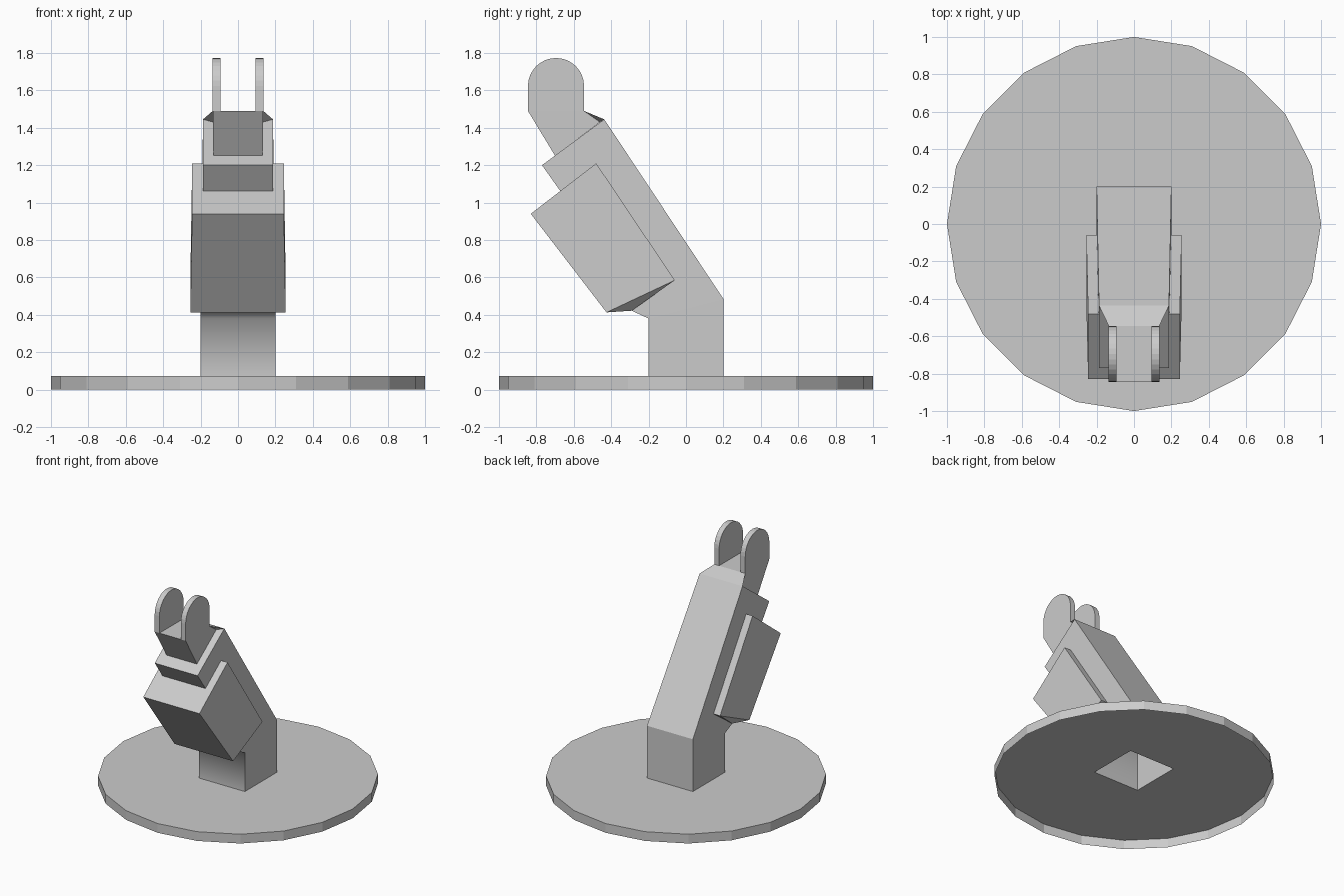
import bpy, bmesh, math

if "Cube" in bpy.data.objects:
    bpy.data.objects.remove(bpy.data.objects["Cube"])

BASE_TOP = 0.073


def finish(name, bm):
    mesh = bpy.data.meshes.new(name)
    bm.to_mesh(mesh)
    bm.free()
    obj = bpy.data.objects.new(name, mesh)
    bpy.context.collection.objects.link(obj)
    return obj


def skin(name, profile, split=None, open_end=False, smooth=()):
    """Mirror a side profile of (half width, y, z) points and skin both halves."""
    bm = bmesh.new()
    right = [bm.verts.new((x, y, z)) for x, y, z in profile]
    left = [bm.verts.new((-x, y, z)) for x, y, z in profile]
    n = len(profile)
    for i in range(n - 1 if open_end else n):
        j = (i + 1) % n
        f = bm.faces.new((right[i], right[j], left[j], left[i]))
        f.smooth = i in smooth
    for side in (right, left):
        bm.faces.new(side)
        if split:
            bmesh.ops.connect_verts(bm, verts=[side[k] for k in split])
    bmesh.ops.recalc_face_normals(bm, faces=bm.faces)
    return finish(name, bm)


def prism(name, outline, x0, x1):
    """Extrude a (y, z) outline between two x positions."""
    bm = bmesh.new()
    a = [bm.verts.new((x0, y, z)) for y, z in outline]
    b = [bm.verts.new((x1, y, z)) for y, z in outline]
    bm.faces.new(a)
    bm.faces.new(b)
    for i in range(len(a)):
        j = (i + 1) % len(a)
        bm.faces.new((a[i], a[j], b[j], b[i]))
    bmesh.ops.recalc_face_normals(bm, faces=bm.faces)
    return finish(name, bm)


# Base disc: a shell open underneath, with a square hole under the hollow post
bm = bmesh.new()
circle = [(math.cos(math.tau * i / 20), math.sin(math.tau * i / 20)) for i in range(20)]
square = [(0.2, 0.2), (-0.2, 0.2), (-0.2, -0.2), (0.2, -0.2)]
top, hole = [[bm.verts.new((x, y, BASE_TOP)) for x, y in ring] for ring in (circle, square)]
edges = [bm.edges.new((vs[i - 1], vs[i])) for vs in (top, hole) for i in range(len(vs))]
bmesh.ops.triangle_fill(bm, edges=edges, use_beauty=True, normal=(0, 0, 1))
bm.normal_update()
for f in bm.faces:
    if f.normal.z < 0:
        f.normal_flip()
low = [bm.verts.new((x, y, 0)) for x, y in circle]
for i in range(20):
    bm.faces.new((low[i - 1], low[i], top[i], top[i - 1]))
finish("base_disc", bm)

# Upright post bending into the slanted arm, open underneath
skin("post_and_arm", [
    (0.2, 0.2, BASE_TOP), (0.2, 0.2, 0.485), (0.187, -0.437, 1.445),
    (0.187, -0.77, 1.2), (0.187, -0.66, 1.045), (0.2, -0.29, 0.422),
    (0.2, -0.2, 0.38), (0.2, -0.2, BASE_TOP)],
    split=(1, 6), open_end=True, smooth=(5, 6))

# Wider casing on the front of the arm, with a tapered underside
skin("front_casing", [
    (0.255, -0.06, 0.585), (0.245, -0.48, 1.21), (0.245, -0.83, 0.94),
    (0.255, -0.425, 0.413), (0.2, -0.29, 0.422)], split=(0, 3))

# Neck between arm end and fork, flaring to the arm's back edge
skin("fork_neck", [
    (0.132, -0.70, 1.25), (0.135, -0.845, 1.49), (0.135, -0.545, 1.49),
    (0.187, -0.437, 1.445), (0.132, -0.46, 1.43)], split=(2, 4))

# Two rounded fork prongs
prong = [(-0.845, 1.49)]
for i in range(17):
    t = math.pi * (1 - i / 16)
    prong.append((-0.695 + 0.15 * math.cos(t), 1.623 + 0.15 * math.sin(t)))
prong.append((-0.545, 1.49))
for label, s in (("right", 1), ("left", -1)):
    prism("fork_prong_" + label, prong, s * 0.093, s * 0.135)
